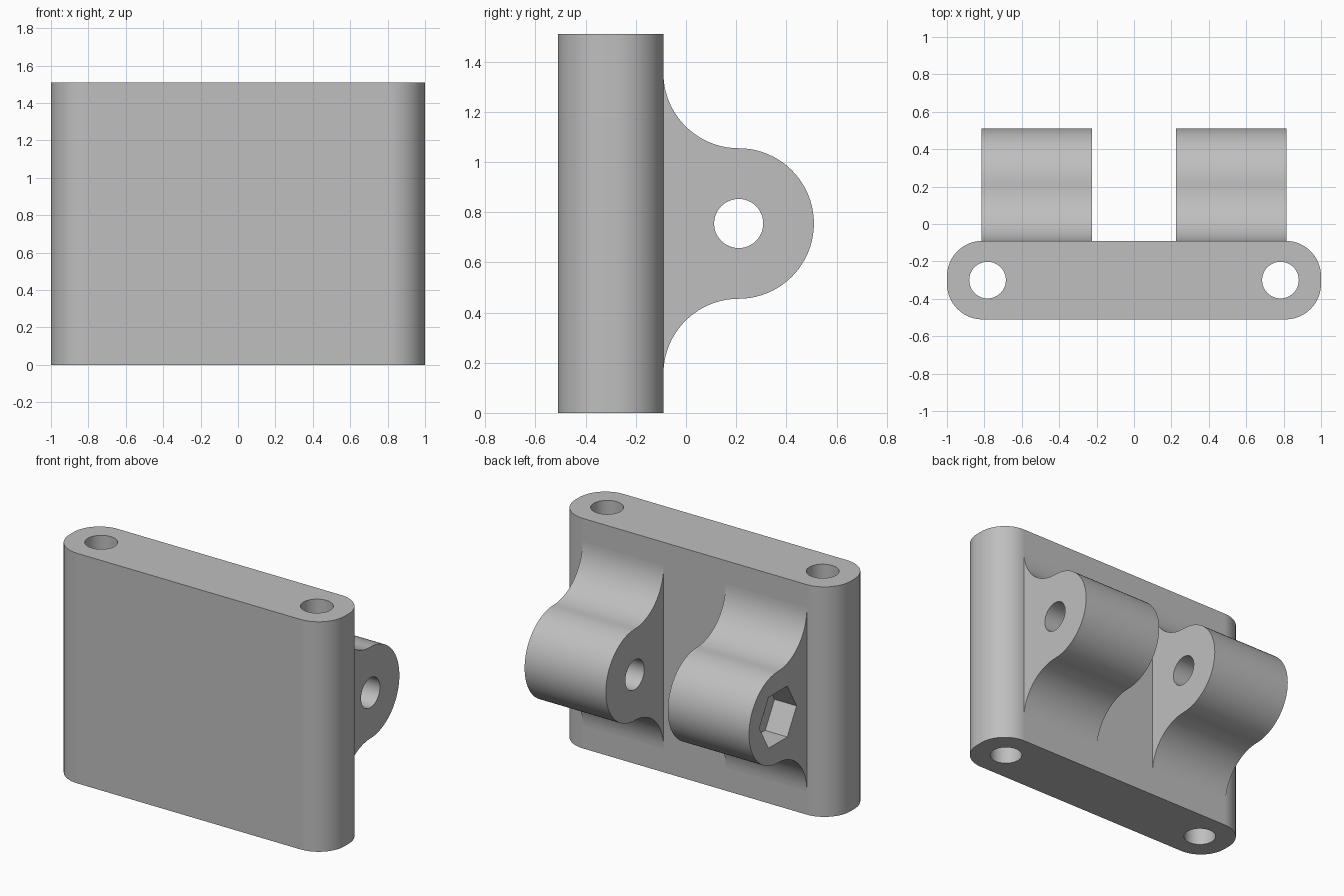
import bpy
import bmesh
from math import sin, cos, pi, radians
from mathutils import Vector

default = bpy.data.objects.get("Cube")
if default:
    bpy.data.objects.remove(default, do_unlink=True)

# Main dimensions
HEIGHT = 1.51
MID_Z = HEIGHT / 2
FRONT_Y, BACK_Y = -0.51, -0.09
PLATE_MID_Y = (FRONT_Y + BACK_Y) / 2
CORNER = 0.19
LUG_R, LUG_Y = 0.30, 0.21
LUG_IN, LUG_OUT = 0.225, 0.815
HOLE_R = 0.098

grey = bpy.data.materials.new("plain grey")
grey.use_nodes = True
GREY = (0.52, 0.52, 0.52, 1)
grey.diffuse_color = GREY
grey.node_tree.nodes["Principled BSDF"].inputs["Base Color"].default_value = GREY


def arc(cx, cy, r, start, end, steps):
    """Points along an arc, angles in degrees."""
    angles = [radians(start + (end - start) * i / steps) for i in range(steps + 1)]
    return [(cx + r * cos(a), cy + r * sin(a)) for a in angles]


def prism(name, profile, axis, low, high):
    """Extrude a closed 2D profile along z (x, y points) or x (y, z points)."""
    def place(p, d):
        return Vector((p[0], p[1], d)) if axis == "z" else Vector((d, p[0], p[1]))
    bm = bmesh.new()
    base = bm.faces.new([bm.verts.new(place(p, low)) for p in profile])
    ext = bmesh.ops.extrude_face_region(bm, geom=[base])
    moved = [g for g in ext["geom"] if isinstance(g, bmesh.types.BMVert)]
    shift = place((0, 0), high - low)
    bmesh.ops.translate(bm, verts=moved, vec=shift)
    bmesh.ops.recalc_face_normals(bm, faces=bm.faces)
    mesh = bpy.data.meshes.new(name)
    bm.to_mesh(mesh)
    bm.free()
    mesh.materials.append(grey)
    obj = bpy.data.objects.new(name, mesh)
    bpy.context.collection.objects.link(obj)
    return obj


def cut(obj, cutter):
    """Subtract the cutter for good, then discard it."""
    mod = obj.modifiers.new("cut", "BOOLEAN")
    mod.operation = "DIFFERENCE"
    mod.solver = "EXACT"
    mod.object = cutter
    bpy.context.view_layer.objects.active = obj
    bpy.ops.object.modifier_apply(modifier=mod.name)
    bpy.data.objects.remove(cutter, do_unlink=True)


def finish(obj):
    bpy.ops.object.select_all(action="DESELECT")
    obj.select_set(True)
    bpy.context.view_layer.objects.active = obj
    bpy.ops.object.shade_smooth_by_angle(angle=radians(30))
    weighted = obj.modifiers.new("even shading", "WEIGHTED_NORMAL")
    weighted.keep_sharp = True


def ring(cx, cy, r, sides):
    return arc(cx, cy, r, 0, 360, sides)[:-1]


# Upright plate with rounded ends and two vertical pin holes
outline = []
for cx, cy, start in ((1, 1, 0), (-1, 1, 90), (-1, -1, 180), (1, -1, 270)):
    outline += arc(cx * (1 - CORNER),
                   PLATE_MID_Y + cy * ((BACK_Y - FRONT_Y) / 2 - CORNER),
                   CORNER, start, start + 90, 16)
plate = prism("plate", outline, "z", 0, HEIGHT)
for side in (-1, 1):
    cut(plate, prism("pin_cutter", ring(side * 0.783, PLATE_MID_Y, HOLE_R, 48),
                     "z", -0.1, HEIGHT + 0.1))
finish(plate)

# Lug profile: hollow fillet, round nose, hollow fillet, root sunk in the plate
root = BACK_Y - 0.03
fillet_z = 2 * LUG_R
lug_profile = [(root, MID_Z + fillet_z)]
lug_profile += arc(LUG_Y, MID_Z + fillet_z, LUG_R, 180, 270, 20)
lug_profile += arc(LUG_Y, MID_Z, LUG_R, 90, -90, 40)[1:]
lug_profile += arc(LUG_Y, MID_Z - fillet_z, LUG_R, 90, 180, 20)[1:]
lug_profile += [(root, MID_Z - fillet_z)]

for side, name in ((1, "left_lug"), (-1, "right_lug")):
    low, high = sorted((side * LUG_IN, side * LUG_OUT))
    lug = prism(name, lug_profile, "x", low, high)
    cut(lug, prism("bolt_cutter", ring(LUG_Y, MID_Z, HOLE_R, 48),
                   "x", low - 0.1, high + 0.1))
    # Hexagonal nut pocket in the outer end of one lug
    if side < 0:
        cut(lug, prism("nut_cutter", ring(LUG_Y, MID_Z, 0.193, 6),
                       "x", low - 0.1, low + 0.16))
    finish(lug)
